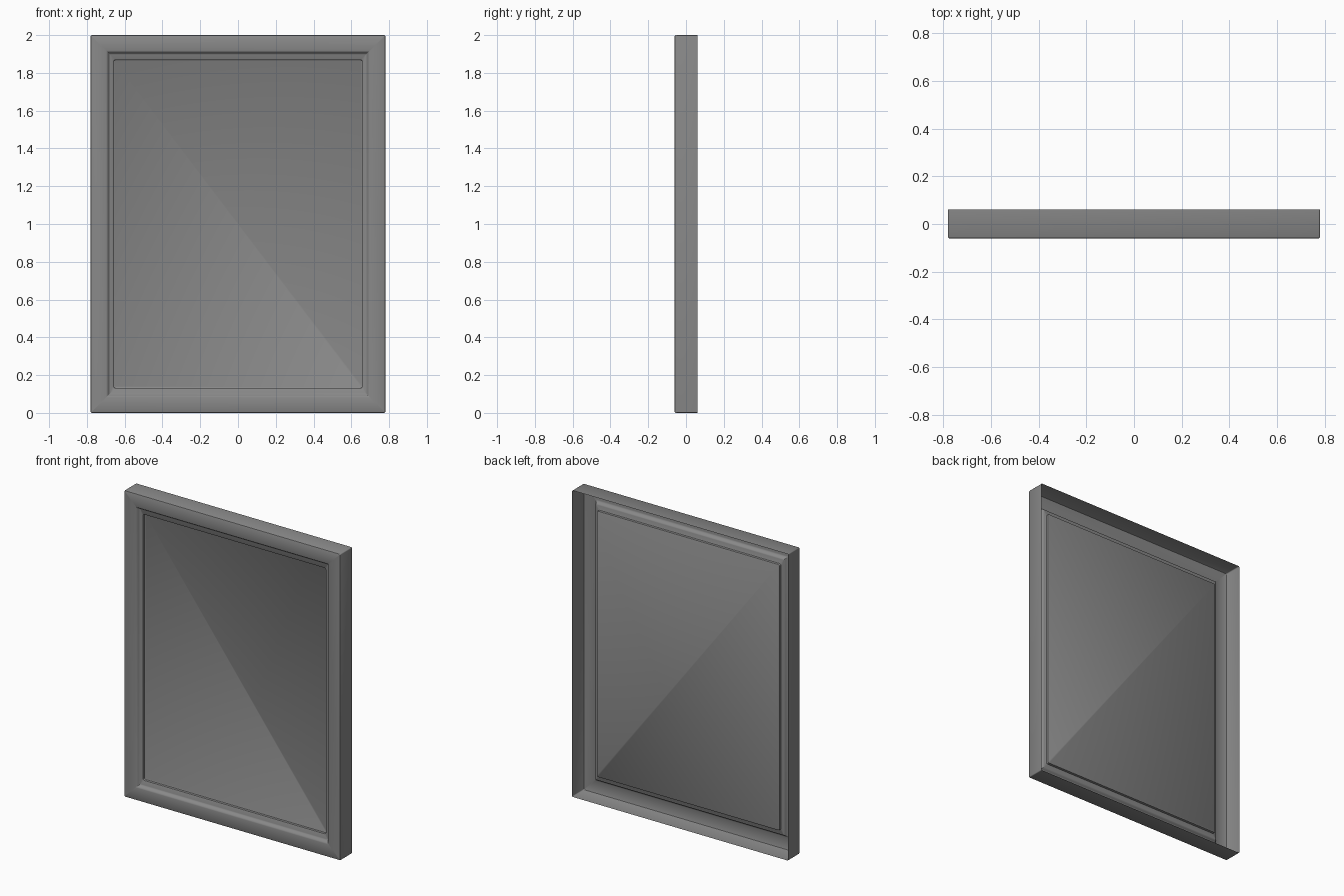
import bpy, bmesh, math

old = bpy.data.objects.get("Cube")
if old:
    bpy.data.objects.remove(old)

HALF_W, HALF_H = 0.78, 1.0
ARC = 4  # segments per rounded corner

# Painted grey
grey = bpy.data.materials.new("door grey")
grey.use_nodes = True
colour = (0.25, 0.25, 0.25, 1)
grey.diffuse_color = colour
grey.node_tree.nodes["Principled BSDF"].inputs["Base Color"].default_value = colour


def ring(bm, inset_x, inset_z, y, radius):
    """Rounded rectangle of vertices, counter-clockwise seen from the front."""
    w, h = HALF_W - inset_x, HALF_H - inset_z
    verts = []
    for i, (sx, sz) in enumerate([(1, 1), (-1, 1), (-1, -1), (1, -1)]):
        for k in range(ARC + 1):
            a = math.pi / 2 * (i + k / ARC)
            x = sx * (w - radius) + radius * math.cos(a)
            z = sz * (h - radius) + radius * math.sin(a)
            verts.append(bm.verts.new((x, y, z + HALF_H)))
    return verts


# Section from the open back edge, round the frame, down both steps to the panel
section = [
    # inset x, inset z, y, corner radius
    (0.000, 0.000, 0.060, 0.006),
    (0.000, 0.000, -0.054, 0.006),
    (0.002, 0.002, -0.058, 0.005),
    (0.006, 0.006, -0.060, 0.002),
    (0.082, 0.082, -0.060, 0.002),
    (0.088, 0.088, -0.058, 0.002),
    (0.094, 0.094, -0.050, 0.002),
    (0.098, 0.098, -0.043, 0.002),
    (0.104, 0.104, -0.040, 0.002),
    (0.116, 0.128, -0.040, 0.012),
    (0.120, 0.132, -0.037, 0.010),
    (0.121, 0.133, -0.022, 0.009),
    (0.124, 0.136, -0.020, 0.007),
]

bm = bmesh.new()
rings = [ring(bm, *row) for row in section]
for a, b in zip(rings, rings[1:]):
    n = len(a)
    for i in range(n):
        j = (i + 1) % n
        bm.faces.new((a[i], a[j], b[j], b[i]))
bm.faces.new(rings[-1])  # flat centre panel
bm.normal_update()
if bm.faces[-1:][0].normal.y > 0:
    bmesh.ops.reverse_faces(bm, faces=bm.faces[:])

mesh = bpy.data.meshes.new("panel_door")
bm.to_mesh(mesh)
bm.free()
mesh.materials.append(grey)
door = bpy.data.objects.new("panel_door", mesh)
bpy.context.collection.objects.link(door)

# Soft mouldings with sharp steps
bpy.ops.object.select_all(action="DESELECT")
door.select_set(True)
bpy.context.view_layer.objects.active = door
bpy.ops.object.shade_smooth_by_angle(angle=math.radians(35))
